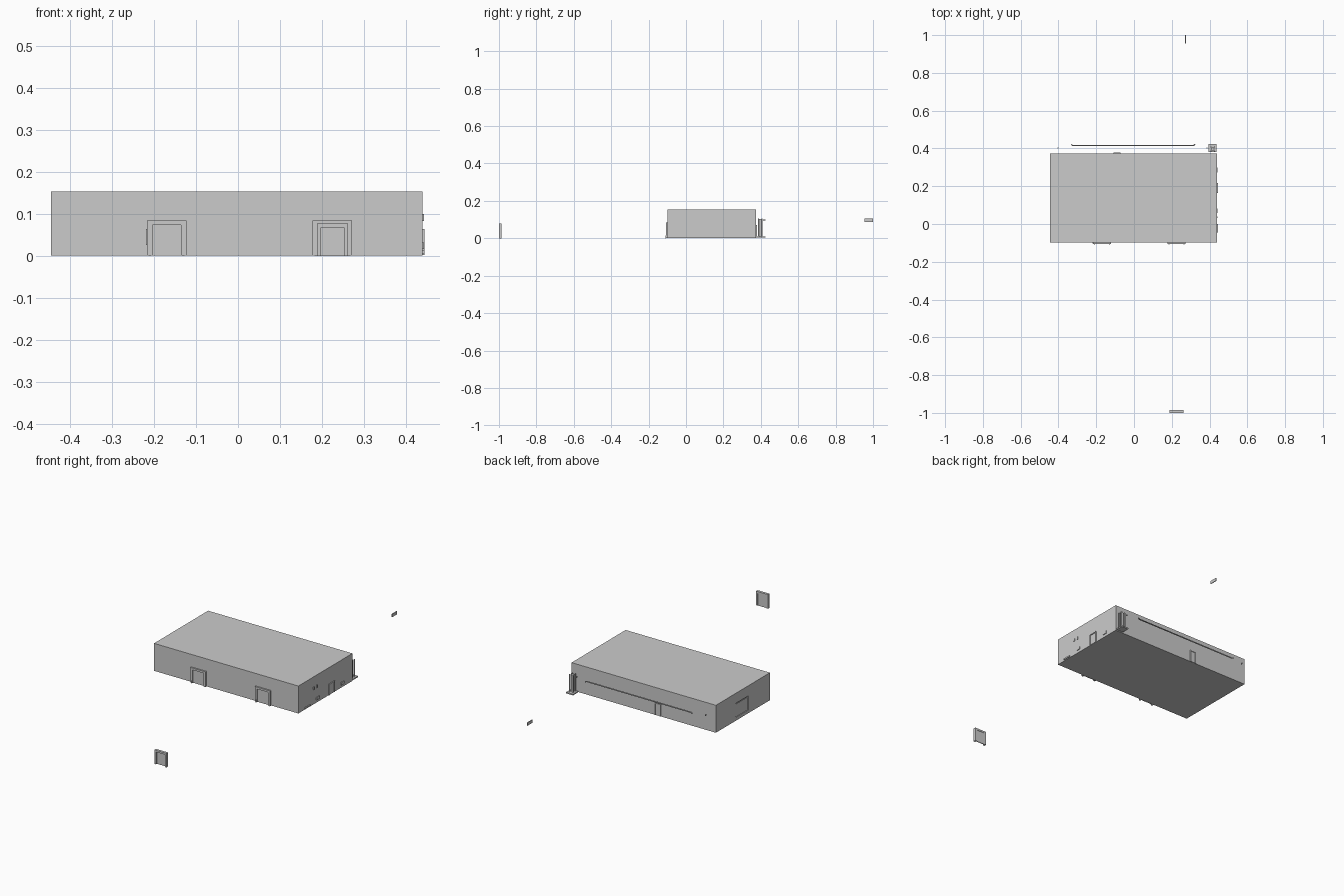
import bpy, bmesh


def boxes(name, *bounds):
    """One object made of boxes, each given as x0, x1, y0, y1, z0, z1."""
    bm = bmesh.new()
    for x0, x1, y0, y1, z0, z1 in bounds:
        vs = bmesh.ops.create_cube(bm, size=1)["verts"]
        for v in vs:
            v.co.x = x1 if v.co.x > 0 else x0
            v.co.y = y1 if v.co.y > 0 else y0
            v.co.z = z1 if v.co.z > 0 else z0
    me = bpy.data.meshes.new(name)
    bm.to_mesh(me)
    bm.free()
    ob = bpy.data.objects.new(name, me)
    bpy.context.collection.objects.link(ob)
    return ob


def tube(name, points, radius):
    """Round pipe along a path."""
    cu = bpy.data.curves.new(name, 'CURVE')
    cu.dimensions = '3D'
    cu.bevel_depth = radius
    cu.bevel_resolution = 2
    cu.use_fill_caps = True
    sp = cu.splines.new('POLY')
    sp.points.add(len(points) - 1)
    for p, co in zip(sp.points, points):
        p.co = (*co, 1)
    ob = bpy.data.objects.new(name, cu)
    bpy.context.collection.objects.link(ob)
    return ob


# Warehouse hall with a recessed window in the left wall
hall = boxes("hall", (-0.445, 0.439, -0.099, 0.374, 0.002, 0.154))
cutter = boxes("window_cutter", (-0.5, -0.441, 0.09, 0.20, 0.02, 0.098))
cutter.hide_render = True
cutter.hide_set(True)
cut = hall.modifiers.new("window", 'BOOLEAN')
cut.object = cutter
cut.operation = 'DIFFERENCE'
boxes("window_pane", (-0.443, -0.440, 0.096, 0.194, 0.026, 0.092))

# Loading doors: jambs, lintel, seals, recessed leaf, and side bumper
for side, cx in (("left", -0.17), ("right", 0.225)):
    boxes(side + "_dock_frame",
          (cx - 0.047, cx - 0.034, -0.107, -0.098, 0.001, 0.085),
          (cx + 0.034, cx + 0.047, -0.107, -0.098, 0.001, 0.085),
          (cx - 0.034, cx + 0.034, -0.107, -0.098, 0.074, 0.085))
    boxes(side + "_dock_leaf", (cx - 0.034, cx + 0.034, -0.101, -0.098, 0.001, 0.075))
    boxes(side + "_dock_bumpers",
          *[(cx + s * 0.040 - 0.003, cx + s * 0.040 + 0.003, -0.109, -0.106, 0, 0.014)
            for s in (-1, 1)])
boxes("left_dock_control", (-0.219, -0.216, -0.103, -0.098, 0.026, 0.064))
boxes("right_dock_rail", (0.177, 0.180, -0.104, -0.098, 0.002, 0.043))

# Detached dock door in front of the hall
boxes("spare_door_frame",
      (0.188, 0.198, -1.0, -0.986, 0, 0.078),
      (0.252, 0.262, -1.0, -0.986, 0, 0.078),
      (0.198, 0.252, -1.0, -0.986, 0.068, 0.078))
boxes("spare_door_leaf", (0.198, 0.252, -0.992, -0.988, 0, 0.068))

# Detached sign plate behind the hall
boxes("spare_plate", (0.271, 0.275, 0.955, 1.0, 0.088, 0.105))

# Right wall: door, lamps, vents and step
boxes("side_door_frame",
      (0.438, 0.444, 0.164, 0.169, 0.003, 0.064),
      (0.438, 0.444, 0.211, 0.216, 0.003, 0.064),
      (0.438, 0.444, 0.169, 0.211, 0.059, 0.064))
boxes("side_door_leaf", (0.438, 0.4405, 0.169, 0.211, 0.003, 0.059))
for i, y in enumerate((0.07, 0.285)):
    boxes("wall_box_%d" % i, (0.438, 0.443, y - 0.013, y + 0.013, 0.017, 0.032))
boxes("wall_lamps", *[(0.438, 0.443, y - 0.004, y + 0.004, 0.084, 0.1)
                      for y in (0.035, 0.062)])
boxes("side_step", (0.438, 0.444, -0.046, 0.0, 0.006, 0.014))

# Rear wall: door and small brackets
boxes("rear_door_frame",
      (-0.109, -0.104, 0.373, 0.379, 0.003, 0.07),
      (-0.077, -0.072, 0.373, 0.379, 0.003, 0.07),
      (-0.104, -0.077, 0.373, 0.379, 0.065, 0.07))
boxes("rear_door_leaf", (-0.104, -0.077, 0.373, 0.376, 0.003, 0.065))
boxes("rear_brackets", *[(x - 0.002, x + 0.002, 0.399, 0.406, 0.096, 0.103)
                         for x in (-0.402, 0.387)])

# Rear rail with turned ends
tube("rear_rail", [(-0.332, 0.422, 0.098), (-0.325, 0.415, 0.098),
                   (0.315, 0.415, 0.098), (0.322, 0.422, 0.098)], 0.0035)

# Corner post on a base plate
boxes("post_base", (0.395, 0.438, 0.380, 0.424, 0.003, 0.010))
boxes("post_frame", *[(0.417 + a * 0.010 - 0.003, 0.417 + a * 0.010 + 0.003,
                       0.397 + b * 0.010 - 0.003, 0.397 + b * 0.010 + 0.003, 0.01, 0.105)
                      for a in (-1, 1) for b in (-1, 1)])
tube("post_core", [(0.417, 0.397, 0.01), (0.417, 0.397, 0.103)], 0.009)
